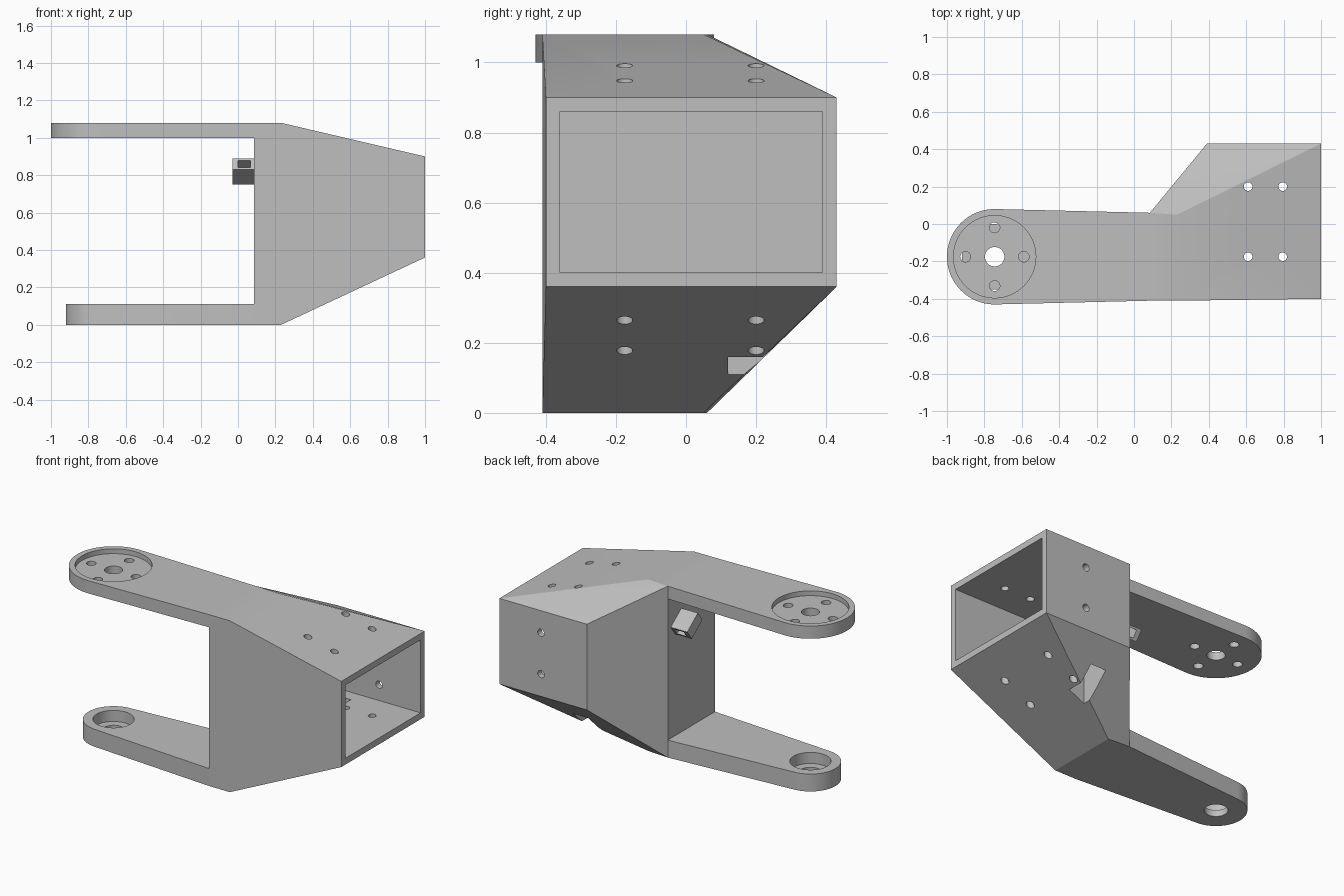
import bpy, bmesh, math
from mathutils import Matrix, Vector

cube = bpy.data.objects.get("Cube")
if cube:
    bpy.data.objects.remove(cube, do_unlink=True)

grey = bpy.data.materials.new("plain_grey")
grey.use_nodes = True
colour = (0.52, 0.52, 0.52, 1)
grey.diffuse_color = colour
grey.node_tree.nodes["Principled BSDF"].inputs["Base Color"].default_value = colour

PIVOT = (-0.745, -0.175)      # joint axis shared by both arms


def make(name, bm):
    bmesh.ops.recalc_face_normals(bm, faces=bm.faces)
    mesh = bpy.data.meshes.new(name)
    bm.to_mesh(mesh)
    bm.free()
    mesh.materials.append(grey)
    obj = bpy.data.objects.new(name, mesh)
    bpy.context.collection.objects.link(obj)
    return obj


def hull(name, points):
    bm = bmesh.new()
    for p in points:
        bm.verts.new(p)
    bmesh.ops.convex_hull(bm, input=bm.verts)
    bmesh.ops.dissolve_limit(bm, angle_limit=0.003, verts=bm.verts, edges=bm.edges)
    return make(name, bm)


def box(name, low, high):
    return hull(name, [(x, y, z) for x in (low[0], high[0])
                       for y in (low[1], high[1]) for z in (low[2], high[2])])


def cylinder(name, centre, radius, depth, axis="Z", sides=40):
    bm = bmesh.new()
    turn = Matrix.Rotation(math.pi / 2, 4, "X") if axis == "Y" else Matrix()
    bmesh.ops.create_cone(bm, cap_ends=True, segments=sides, radius1=radius, radius2=radius,
                          depth=depth, matrix=Matrix.Translation(centre) @ turn)
    return make(name, bm)


def combine(obj, other, operation):
    mod = obj.modifiers.new("combine", "BOOLEAN")
    mod.operation, mod.solver, mod.object = operation, "EXACT", other
    bpy.context.view_layer.objects.active = obj
    bpy.ops.object.modifier_apply(modifier=mod.name)
    bpy.data.objects.remove(other, do_unlink=True)


def cut(obj, cutter):
    combine(obj, cutter, "DIFFERENCE")


def arm(name, radius, low, high):
    # Rounded end tapering to the width of the housing
    rim = [(PIVOT[0] + radius * math.cos(a), PIVOT[1] + radius * math.sin(a))
           for a in (math.tau * i / 96 for i in range(96))]
    rim += [(0.085, 0.06), (0.085, -0.41)]
    return hull(name, [(x, y, z) for x, y in rim for z in (low, high)])


# Housing: tall at the arms, tapering to the rectangular socket
outline_tall = [(0.085, -0.41), (0.085, 0.06), (0.23, 0.05), (0.23, -0.41)]
outline_short = [(1, -0.4), (1, 0.43), (0.39, 0.43)]
housing = hull("housing",
               [(x, y, z) for x, y in outline_tall for z in (0, 1.08)] +
               [(x, y, z) for x, y in outline_short for z in (0.36, 0.9)])
cut(housing, box("socket_cutter", (0.42, -0.36, 0.4), (1.1, 0.39, 0.86)))
cut(housing, box("slot_cutter", (0.465, 0.12, -0.1), (0.572, 0.308, 0.5)))

# Screw holes through the top, bottom and back walls
for x in (0.61, 0.795):
    for y in (-0.175, 0.2):
        cut(housing, cylinder("screw_cutter", (x, y, 0.6), 0.023, 2, sides=24))
for z in (0.5, 0.76):
    cut(housing, cylinder("screw_cutter", (0.71, 0.42, z), 0.023, 0.2, "Y", 24))

# Upper arm with a shallow disc recess and a five-hole pattern
upper_arm = arm("upper_arm", 0.255, 1.0, 1.08)
cut(upper_arm, cylinder("disc_cutter", (*PIVOT, 1.1), 0.22, 0.1, sides=64))
cut(upper_arm, cylinder("hub_cutter", (*PIVOT, 1), 0.052, 0.4))
for i in range(4):
    a = math.pi / 2 * i
    spot = (PIVOT[0] + 0.156 * math.cos(a), PIVOT[1] + 0.156 * math.sin(a), 1)
    cut(upper_arm, cylinder("bolt_cutter", spot, 0.028, 0.4, sides=24))

# Lower arm with a stepped bearing seat
lower_arm = arm("lower_arm", 0.175, 0, 0.11)
cut(lower_arm, cylinder("seat_cutter", (*PIVOT, 0.13), 0.118, 0.18, sides=48))
cut(lower_arm, cylinder("bore_cutter", (*PIVOT, 0), 0.067, 0.4))

# Tilted cable guide on the inner wall
guide = box("cable_guide", (-0.03, -0.0665, -0.0375), (0.085, 0.0665, 0.0375))
cut(guide, box("guide_cutter", (0, -0.2, -0.024), (0.067, 0.2, 0.024)))
guide.data.transform(Matrix.Translation((0, -0.045, 0.82)) @
                     Matrix.Rotation(math.radians(-37), 4, "X"))

# Keep flat panels crisp while rounding the bores
for obj in (housing, upper_arm, lower_arm, guide):
    bpy.ops.object.select_all(action="DESELECT")
    obj.select_set(True)
    bpy.context.view_layer.objects.active = obj
    bpy.ops.object.shade_smooth_by_angle(angle=math.radians(20))
